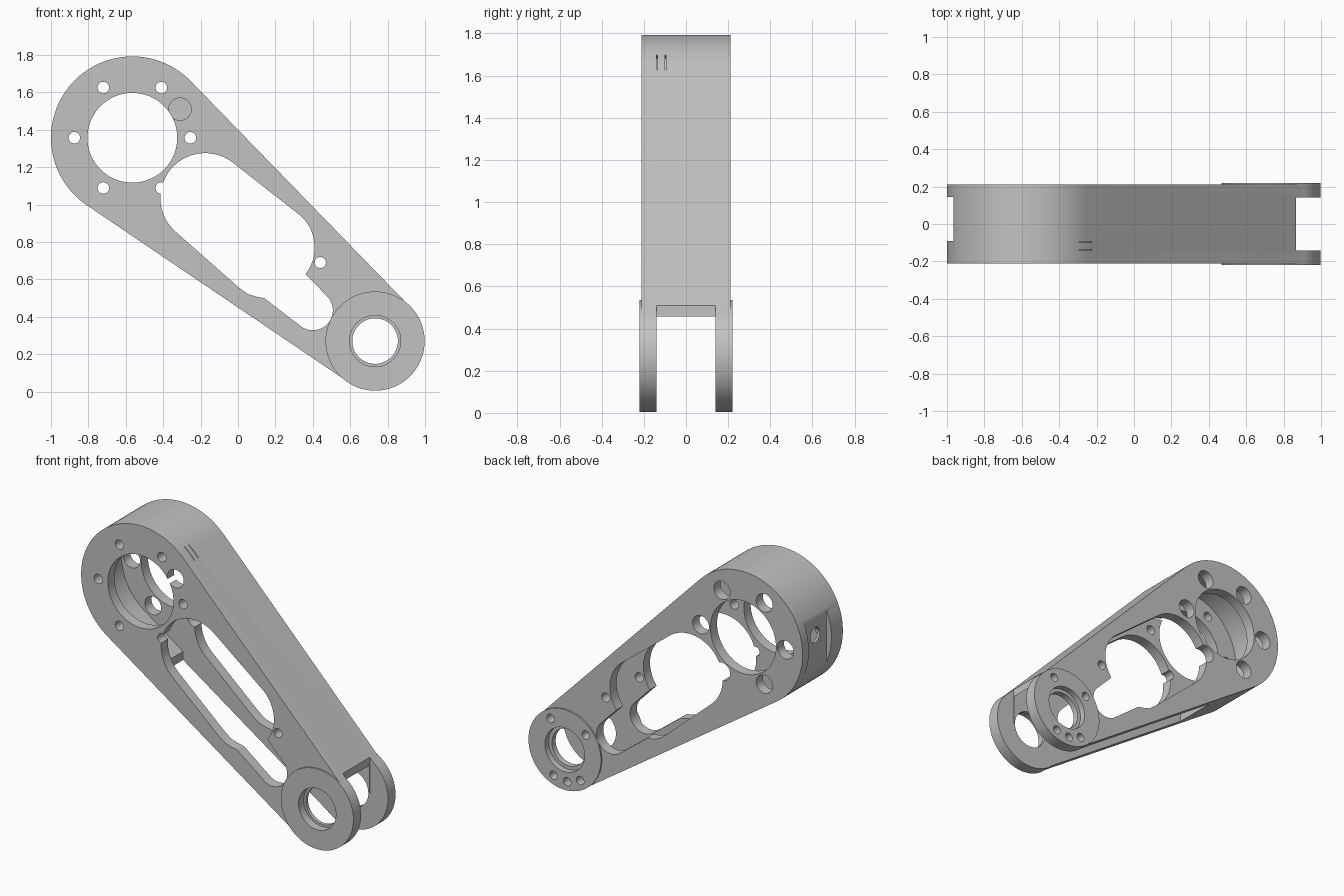
import bpy, bmesh, math
from mathutils import Vector

old = bpy.data.objects.get("Cube")
if old:
    bpy.data.objects.remove(old)

BIG = Vector((-0.565, 1.357))
SMALL = Vector((0.733, 0.27))

grey = bpy.data.materials.new("machined_grey")
grey.use_nodes = True
colour = (0.54, 0.54, 0.54, 1)
grey.diffuse_color = colour
grey.node_tree.nodes["Principled BSDF"].inputs["Base Color"].default_value = colour


def arc(centre, r, a0, a1, n):
    return [Vector(centre) + r * Vector((math.cos(a0 + (a1 - a0) * i / n),
                                         math.sin(a0 + (a1 - a0) * i / n))) for i in range(n + 1)]


def circle(centre, r, n=48):
    return arc(centre, r, 0, math.tau, n)[:-1]


def taper(r1, r2):
    """Outline wrapped tightly around the two end circles."""
    axis = SMALL - BIG
    phi = math.atan2(axis.y, axis.x)
    beta = math.acos((r1 - r2) / axis.length)
    return (arc(BIG, r1, phi + beta, phi + math.tau - beta, 64)
            + arc(SMALL, r2, phi - beta, phi + beta, 40))


def prism(name, outline, y0, y1):
    """Extrude an x-z outline along y."""
    bm = bmesh.new()
    face = bm.faces.new([bm.verts.new((p[0], y0, p[1])) for p in outline])
    ext = bmesh.ops.extrude_face_region(bm, geom=[face])
    moved = [v for v in ext["geom"] if isinstance(v, bmesh.types.BMVert)]
    bmesh.ops.translate(bm, verts=moved, vec=(0, y1 - y0, 0))
    bmesh.ops.recalc_face_normals(bm, faces=bm.faces)
    mesh = bpy.data.meshes.new(name)
    bm.to_mesh(mesh)
    bm.free()
    mesh.materials.append(grey)
    obj = bpy.data.objects.new(name, mesh)
    bpy.context.collection.objects.link(obj)
    return obj


def combine(target, tool, operation="DIFFERENCE"):
    mod = target.modifiers.new("shape", "BOOLEAN")
    mod.operation, mod.solver, mod.object = operation, "EXACT", tool
    tool.hide_render = True
    bpy.context.view_layer.objects.active = target
    bpy.ops.object.modifier_apply(modifier=mod.name)
    bpy.data.objects.remove(tool)


def cut(outline, y0=-0.3, y1=0.3):
    combine(arm, prism("cutter", outline, y0, y1))


# Tapered body with a raised boss at the small end
arm = prism("arm_housing", taper(0.435, 0.262), -0.21, 0.21)
combine(arm, prism("pivot_boss", circle(SMALL, 0.265, 80), -0.22, 0.22), "UNION")

# Hollow interior, then the fork slot and the open underside
cut(taper(0.385, 0.226), -0.14, 0.14)
cut([(-0.5, 0.5), (-0.5, 0.9), (0.735, 0.27), (0.865, 0.27), (0.865, 0.7),
     (1.1, 0.7), (1.1, -0.1), (0.3, -0.1)], -0.141, 0.141)

# Large bearing opening and the small cable hole beside it
cut(circle(BIG, 0.24, 80))
cut(circle((-0.31, 1.51), 0.06), -0.3, 0)

# Window through both plates
rad = math.radians
cut(arc((0.18, 0.77), 0.23, rad(-38), rad(48), 16)
    + arc((-0.175, 1.035), 0.24, rad(50), rad(228), 32)
    + [(0, 0.56), (0.05, 0.522), (0.1, 0.507), (0.14, 0.5)]
    + arc((0.4, 0.435), 0.107, rad(-130), rad(50), 24))

# Ring of screw holes, wider at the back for tool access
for i in range(6):
    spot = BIG + 0.31 * Vector((math.cos(rad(60 * i)), math.sin(rad(60 * i))))
    cut(circle(spot, 0.031, 24), -0.3, 0)
    cut(circle(spot, 0.06, 32), 0, 0.3)
cut(circle((0.44, 0.69), 0.03, 24))

# Pivot bore, counterbores and blind back screw holes
cut(circle(SMALL, 0.122))
cut(circle(SMALL, 0.137), -0.3, -0.165)
cut(circle(SMALL, 0.145), 0.18, 0.3)
for deg in (60, 138, 237, 265, 293):
    spot = SMALL + 0.207 * Vector((math.cos(rad(deg)), math.sin(rad(deg))))
    cut(circle(spot, 0.028, 24), 0.16, 0.3)

# Flat recess with a cross hole at the big end
cut([(-1.1, 1.1), (-0.965, 1.1), (-0.965, 1.62), (-1.1, 1.62)], -0.09, 0.145)
bore = prism("cross_hole", circle((0, 0), 0.05, 24), -0.1, 0.1)
bore.rotation_euler.z = math.pi / 2
bore.location = (-0.98, 0.03, 1.41)
bpy.context.view_layer.update()
combine(arm, bore)

# Two thin slits in the upper wall
along, out = Vector((0.036, -0.036)), Vector((0.02, 0.02))
mid = Vector((-0.255, 1.665))
for y in (-0.137, -0.097):
    cut([mid - along - out, mid + along - out, mid + along + out, mid - along + out],
        y - 0.002, y + 0.002)

# Smooth curved walls, keep machined edges sharp
bpy.ops.object.select_all(action="DESELECT")
arm.select_set(True)
bpy.context.view_layer.objects.active = arm
bpy.ops.object.shade_smooth_by_angle(angle=rad(25))
